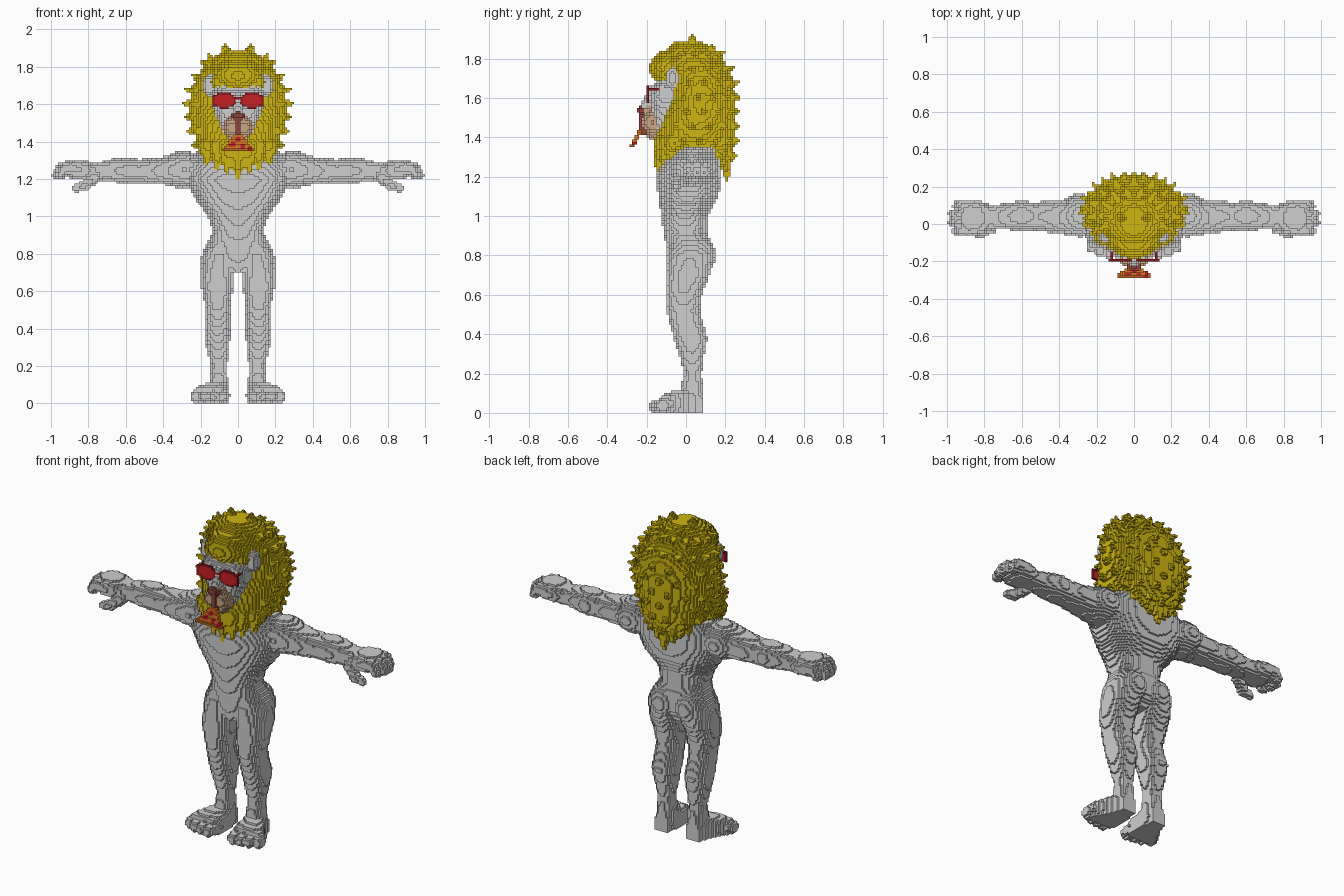
import bpy, math
from math import floor, sin, cos, radians

if "Cube" in bpy.data.objects:
    bpy.data.objects.remove(bpy.data.objects["Cube"])

H = 0.0125                       # block size
grid = {}                        # (i, j, k) -> part name

def put(part, i, j, k, mirror=True):
    if k >= 0:
        grid[i, j, k] = part
        if mirror:
            grid[-i - 1, j, k] = part

def cells(lo, hi):
    return range(floor(lo / H), floor(hi / H) + 1)

def mid(n):
    return (n + 0.5) * H

def fill(part, lo, hi, test):
    """Fill every block in a box whose centre passes the test, on both sides."""
    for i in cells(lo[0], hi[0]):
        for j in cells(lo[1], hi[1]):
            for k in cells(lo[2], hi[2]):
                if test(mid(i), mid(j), mid(k)):
                    put(part, i, j, k)

def ball(part, c, r, p=2):
    fill(part, [a - b for a, b in zip(c, r)], [a + b for a, b in zip(c, r)],
         lambda *q: sum(abs((q[n] - c[n]) / r[n]) ** p for n in range(3)) <= 1)

def limb(part, a, b, ra, rb):
    """Tapered round limb or tuft between two points."""
    d = [b[n] - a[n] for n in range(3)]
    dd = sum(v * v for v in d)
    m = max(ra, rb)
    def test(*q):
        t = min(1, max(0, sum((q[n] - a[n]) * d[n] for n in range(3)) / dd))
        return sum((q[n] - a[n] - t * d[n]) ** 2 for n in range(3)) <= (ra + (rb - ra) * t) ** 2
    fill(part, [min(a[n], b[n]) - m for n in range(3)],
         [max(a[n], b[n]) + m for n in range(3)], test)

def section(stations, c):
    for s, e in zip(stations, stations[1:]):
        if s[0] <= c <= e[0]:
            t = (c - s[0]) / (e[0] - s[0])
            return [u + (v - u) * t for u, v in zip(s[1:], e[1:])]

def loft(part, axis, stations, p=2.4):
    """Rounded sections (position, min, max, min, max) along one axis."""
    u, v = [n for n in range(3) if n != axis]
    for n in cells(stations[0][0], stations[-1][0]):
        s = section(stations, mid(n))
        if not s:
            continue
        a0, a1, b0, b1 = s
        for i in cells(a0, a1):
            for j in cells(b0, b1):
                if (abs((2 * mid(i) - a0 - a1) / (a1 - a0)) ** p
                        + abs((2 * mid(j) - b0 - b1) / (b1 - b0)) ** p) <= 1:
                    q = [0, 0, 0]
                    q[axis], q[u], q[v] = n, i, j
                    put(part, *q)

def sym(rows):
    return [(z, -w, w, y0, y1) for z, w, y0, y1 in rows]

# Torso, shoulders, chest and buttocks
loft("body", 2, sym([(.70, .05, -.08, .08), (.76, .15, -.095, .12), (.85, .172, -.10, .13),
                     (.92, .135, -.115, .11), (1.0, .16, -.125, .11), (1.1, .235, -.14, .165),
                     (1.2, .28, -.155, .18), (1.28, .28, -.125, .18), (1.35, .22, -.04, .16)]))
ball("body", (.29, .045, 1.25), (.12, .115, .10))
ball("body", (.085, .07, .80), (.09, .08, .10))

# Legs
loft("body", 2, [(.04, .05, .15, -.05, .085), (.12, .055, .15, -.03, .085), (.2, .06, .145, -.01, .08),
                 (.28, .05, .165, -.03, .09), (.38, .038, .18, -.06, .11), (.46, .042, .175, -.085, .085),
                 (.52, .042, .175, -.10, .07), (.62, .027, .195, -.105, .085), (.70, .02, .2, -.10, .12),
                 (.80, .005, .193, -.095, .14), (.87, .01, .16, -.08, .12)])

# Feet and toes
loft("body", 1, [(-.13, .055, .25, -.02, .085), (-.08, .05, .225, -.02, .105),
                 (0, .05, .175, -.02, .12), (.085, .06, .145, -.02, .10)], 3.5)
for x, y in ((.083, -.158), (.133, -.155), (.182, -.145), (.224, -.125)):
    limb("body", (x - .01, -.09, .045), (x, y, .035), .03, .031)

# Arms
loft("body", 0, [(.25, -.07, .14, 1.15, 1.35), (.35, -.06, .125, 1.165, 1.33), (.45, -.045, .125, 1.175, 1.31),
                 (.53, -.035, .115, 1.18, 1.305), (.6, -.035, .125, 1.175, 1.315), (.68, -.03, .11, 1.185, 1.305),
                 (.76, -.03, .10, 1.195, 1.285), (.82, -.055, .12, 1.195, 1.30), (.88, -.06, .125, 1.20, 1.305),
                 (.92, -.05, .12, 1.215, 1.295)])

# Fingers and thumbs
for y, x in ((-.035, .95), (.01, .97), (.055, .97), (.097, .945)):
    limb("body", (.89, y, 1.262), (x - .02, y, 1.255), .029, .028)
    limb("body", (x - .02, y, 1.255), (x, y, 1.222), .028, .025)
limb("body", (.76, -.02, 1.21), (.82, -.045, 1.165), .03, .028)
limb("body", (.82, -.045, 1.165), (.865, -.045, 1.15), .028, .022)

# Mane mass
mane = sym([(1.25, .12, -.145, .20), (1.33, .18, -.165, .235), (1.40, .22, -.155, .25), (1.50, .255, -.13, .25),
            (1.60, .262, -.09, .25), (1.70, .24, -.09, .235), (1.78, .20, -.12, .20),
            (1.85, .13, -.10, .13), (1.89, .06, -.05, .08)])
loft("mane", 2, mane, 2.1)
ball("mane", (0, -.085, 1.755), (.135, .10, .09))

# Mane tufts in staggered rings round the sides and back
for row in range(8):
    z = 1.32 + row * .07
    _, w, y0, y1 = section(mane, z)
    cy, ry, lift = (y0 + y1) / 2, (y1 - y0) / 2, (z - 1.54) * 2.4
    for n in range(6):
        a = radians(24 * n + 12 * (row % 2))
        s, c = sin(a), cos(a)
        if a > radians(125):
            continue
        x, y = w * s, cy + ry * c
        limb("mane", (x - .05 * s, y - .05 * c, z - .03 * lift),
             (x + .035 * s, y + .035 * c, z + .045 * lift), .05, .004)

# Crown tufts
for x, y, z in ((.07, .03, 1.925), (.155, .03, 1.87), (.05, -.07, 1.865), (.11, -.09, 1.82), (.06, .13, 1.88)):
    limb("mane", (x * .85, y, z - .09), (x, y, z), .055, .004)

# Beard points at the front and the long tuft at the back
for x, y, z in ((0, -.145, 1.20), (.06, -.14, 1.23), (.11, -.12, 1.25), (.165, -.09, 1.28)):
    limb("mane", (x, y + .03, 1.37), (x, y, z), .055, .008)
for x, z in ((0, 1.17), (.06, 1.22), (.11, 1.26)):
    limb("mane", (x, .19 - x * .2, 1.38), (x * .8, .21 - x * .2, z), .06, .006)

# Face and ears
loft("face", 2, sym([(1.44, .085, -.165, .0), (1.52, .11, -.175, .0), (1.60, .14, -.185, .0),
                     (1.66, .145, -.17, .0), (1.695, .12, -.14, .0)]), 3)
ball("face", (.15, -.07, 1.70), (.038, .035, .06))
limb("face", (0, -.17, 1.64), (0, -.20, 1.55), .025, .032)

# Muzzle, chin, nose and mouth line
ball("muzzle", (.036, -.17, 1.475), (.046, .058, .052))
ball("muzzle", (0, -.165, 1.425), (.05, .045, .04))
ball("muzzle", (0, -.18, 1.53), (.045, .05, .035))
ball("nose", (0, -.222, 1.535), (.037, .03, .024))
fill("nose", (0, -.232, 1.42), (.005, -.20, 1.52), lambda x, y, z: True)

# Sunglasses: lenses, frame and temples
def lens(x, s):
    return abs((x[0] - .078) / (.054 + s)) ** 3 + abs((x[2] - 1.62) / (.032 + s)) ** 3 <= 1

fill("glasses_frame", (0, -.197, 1.57), (.15, -.197, 1.67), lambda *q: lens(q, .008))
fill("lenses", (0, -.197, 1.57), (.15, -.197, 1.67), lambda *q: lens(q, -.002))
fill("glasses_frame", (0, -.197, 1.631), (.13, -.197, 1.631), lambda x, y, z: x < .028)
fill("glasses_frame", (.117, -.197, 1.644), (.117, -.08, 1.644), lambda *q: True)

# Food slice held in the mouth: topping, crust and spots
for k in cells(1.352, 1.437):
    t = (1.44 - mid(k)) / .09
    y = floor((-.235 - .05 * t) / H)
    for i in cells(0, .015 + .066 * t):
        for j in (y, y + 1):
            put("crust" if t > .8 else "slice", i, j, k)
for x, z in ((-.03, 1.385), (.025, 1.375), (.0, 1.41), (.06, 1.36)):
    for (i, j, k), part in list(grid.items()):
        if part in ("slice", "crust") and (mid(i) - x) ** 2 + (mid(k) - z) ** 2 < .015 ** 2:
            grid[i, j, k] = "spots"

# Materials and one mesh object per part
def material(name, rgb):
    m = bpy.data.materials.new(name)
    m.diffuse_color = (*rgb, 1)
    m.use_nodes = True
    m.node_tree.nodes["Principled BSDF"].inputs["Base Color"].default_value = m.diffuse_color
    return m

grey = material("light_grey", (.62, .62, .62))
red = material("red", (.56, .015, .018))
mats = {"body": grey, "face": grey, "mane": material("golden_yellow", (.62, .46, .006)),
        "muzzle": material("tan", (.60, .39, .24)), "nose": material("red_brown", (.27, .06, .045)),
        "glasses_frame": material("dark_red", (.28, .008, .012)), "lenses": red, "spots": red,
        "slice": material("orange", (.70, .19, .015)), "crust": material("brown_orange", (.48, .13, .02))}

SIDES = []                       # direction and the four corners of each block side
for axis in range(3):
    for s in (0, 1):
        d = [0, 0, 0]
        d[axis] = 2 * s - 1
        ring = [(0, 0), (1, 0), (1, 1), (0, 1)]
        corners = []
        for u, v in (ring if s else ring[::-1]):
            q = [0, 0, 0]
            q[axis], q[(axis + 1) % 3], q[(axis + 2) % 3] = s, u, v
            corners.append(q)
        SIDES.append((d, corners))

for part, mat in mats.items():
    verts, faces = {}, []
    for (i, j, k), p in grid.items():
        if p != part:
            continue
        for d, corners in SIDES:
            if (i + d[0], j + d[1], k + d[2]) not in grid:
                faces.append([verts.setdefault((i + a, j + b, k + c), len(verts)) for a, b, c in corners])
    mesh = bpy.data.meshes.new(part)
    mesh.from_pydata([(a * H, b * H, c * H) for a, b, c in verts], [], faces)
    mesh.materials.append(mat)
    bpy.context.collection.objects.link(bpy.data.objects.new(part, mesh))
